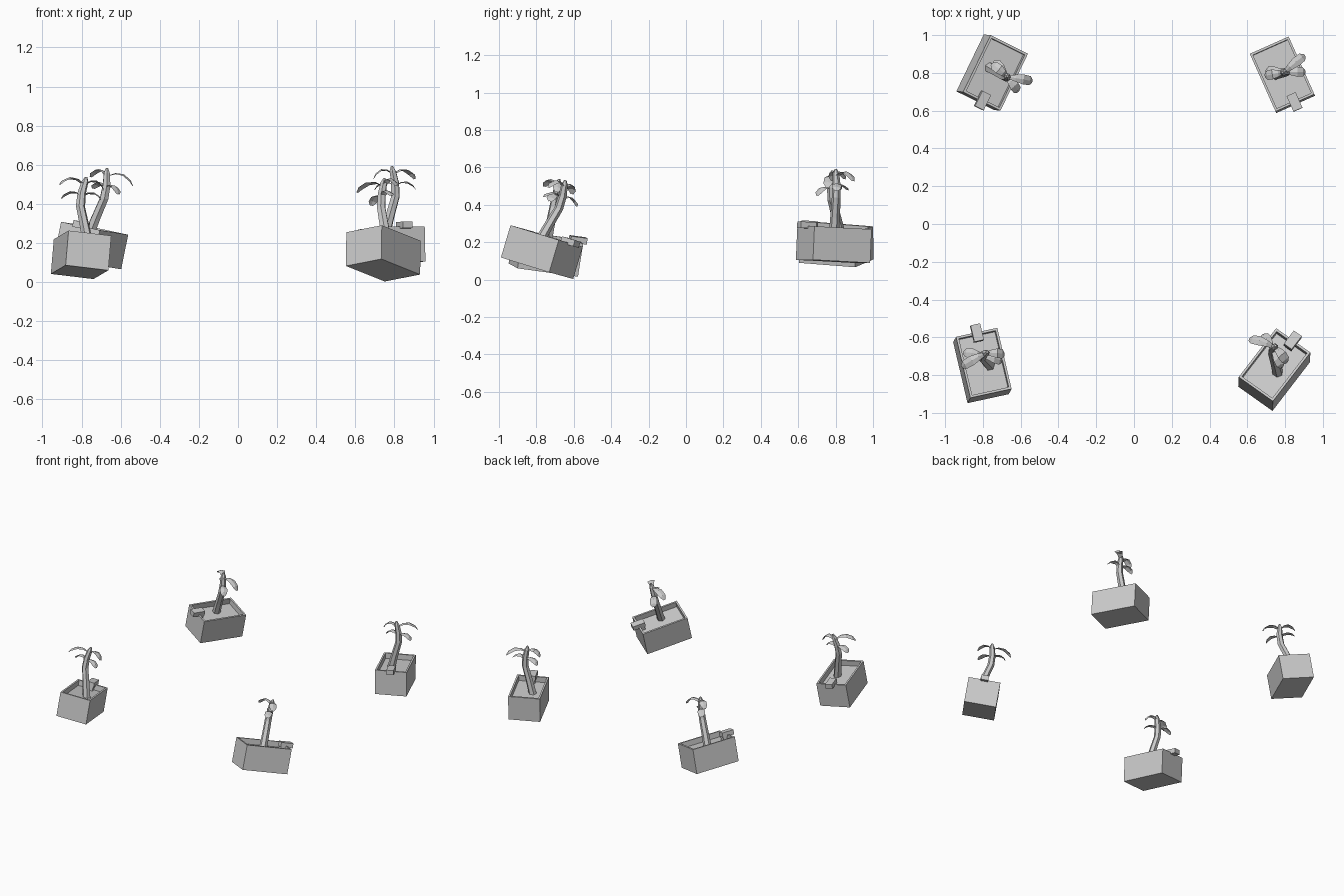
import bpy, bmesh, math
from mathutils import Matrix, Vector

if "Cube" in bpy.data.objects:
    bpy.data.objects.remove(bpy.data.objects["Cube"])

W, L, H = 0.225, 0.335, 0.18      # planter box size; local origin is the rim centre


def to_mesh(name, bm):
    bmesh.ops.recalc_face_normals(bm, faces=bm.faces)
    me = bpy.data.meshes.new(name)
    bm.to_mesh(me)
    bm.free()
    return me


def add_box(bm, size, centre):
    m = Matrix.Translation(centre) @ Matrix.Diagonal((*size, 1))
    return bmesh.ops.create_cube(bm, size=1, matrix=m)


def make_box():
    # open box: inset the top face and sink it to soil level
    bm = bmesh.new()
    add_box(bm, (W, L, H), (0, 0, -H / 2))
    top = max(bm.faces, key=lambda f: f.calc_center_median().z)
    bmesh.ops.inset_region(bm, faces=[top], thickness=0.018)
    ret = bmesh.ops.extrude_discrete_faces(bm, faces=[top])
    bmesh.ops.translate(bm, verts=ret['faces'][0].verts, vec=(0, 0, -0.04))
    return to_mesh("planter_box", bm)


def make_spout():
    # plate across the rim with a block below it on the inside
    bm = bmesh.new()
    add_box(bm, (0.052, 0.09, 0.034), (0, L / 2 - 0.005, 0.006))
    add_box(bm, (0.04, 0.03, 0.04), (0, L / 2 - 0.03, -0.025))
    return to_mesh("rim_spout", bm)


def make_stem():
    # bent six-sided stalk tapering to a blunt tip
    bm = bmesh.new()
    path = [(0.032, -0.014, -0.045, 0.029), (0.008, -0.004, 0.05, 0.026),
            (-0.023, 0.008, 0.16, 0.024), (-0.022, 0.01, 0.23, 0.022),
            (-0.01, 0.01, 0.29, 0.018), (-0.006, 0.01, 0.315, 0.006)]
    rings = []
    for x, y, z, r in path:
        rings.append([bm.verts.new((x + r * math.cos(a * math.pi / 3),
                                    y + r * math.sin(a * math.pi / 3), z)) for a in range(6)])
    for a, b in zip(rings, rings[1:]):
        for i in range(6):
            j = (i + 1) % 6
            bm.faces.new((a[i], a[j], b[j], b[i]))
    bm.faces.new(rings[0])
    bm.faces.new(rings[-1])
    return to_mesh("plant_stem", bm)


def add_leaf(bm, base, dx, dy, scale):
    # arching leaf strip with a central crease
    out = Vector((dx, dy, 0))
    side = Vector((-dy, dx, 0)).normalized()
    rows = []
    for t, z, hw in [(0, 0, 0.009), (0.3, 0.024, 0.018), (0.6, 0.026, 0.026),
                     (0.88, 0.004, 0.024), (1, -0.022, 0.008)]:
        c = Vector(base) + out * t + Vector((0, 0, z * scale))
        drop = Vector((0, 0, -0.3 * hw))
        rows.append([bm.verts.new(p) for p in (c - side * hw + drop, c, c + side * hw + drop)])
    for a, b in zip(rows, rows[1:]):
        for i in range(2):
            bm.faces.new((a[i], a[i + 1], b[i + 1], b[i]))


def make_leaves():
    bm = bmesh.new()
    add_leaf(bm, (-0.012, 0.01, 0.275), -0.138, -0.04, 1.0)
    add_leaf(bm, (-0.012, 0.01, 0.275), 0.10, -0.025, 1.0)
    add_leaf(bm, (-0.022, 0.01, 0.215), -0.095, 0.04, 0.8)
    add_leaf(bm, (-0.022, 0.01, 0.215), 0.095, -0.05, 0.8)
    return to_mesh("plant_leaves", bm)


parts = [make_box(), make_spout(), make_stem(), make_leaves()]

# four tilted copies: rim centre, length direction, up direction
poses = {
    "front_left": ((-0.795, -0.735, 0.228), (-0.075, 0.32, -0.044), (0.084, 0.155, 0.98)),
    "front_right": ((0.744, -0.745, 0.233), (0.2, 0.26, -0.08), (0.013, 0.285, 0.958)),
    "back_right": ((0.784, 0.794, 0.277), (0.132, -0.296, 0.016), (-0.02, 0.045, 1)),
    "back_left": ((-0.733, 0.80, 0.275), (-0.143, -0.297, 0.025), (0.2, -0.02, 0.98)),
}
for place, (centre, length, up) in poses.items():
    n = Vector(up).normalized()
    l = Vector(length)
    l = (l - n * l.dot(n)).normalized()
    w = l.cross(n)
    rot = Matrix((w, l, n)).transposed().to_4x4()
    for me in parts:
        ob = bpy.data.objects.new(f"{place}_{me.name}", me)
        ob.matrix_world = Matrix.Translation(centre) @ rot
        bpy.context.collection.objects.link(ob)
